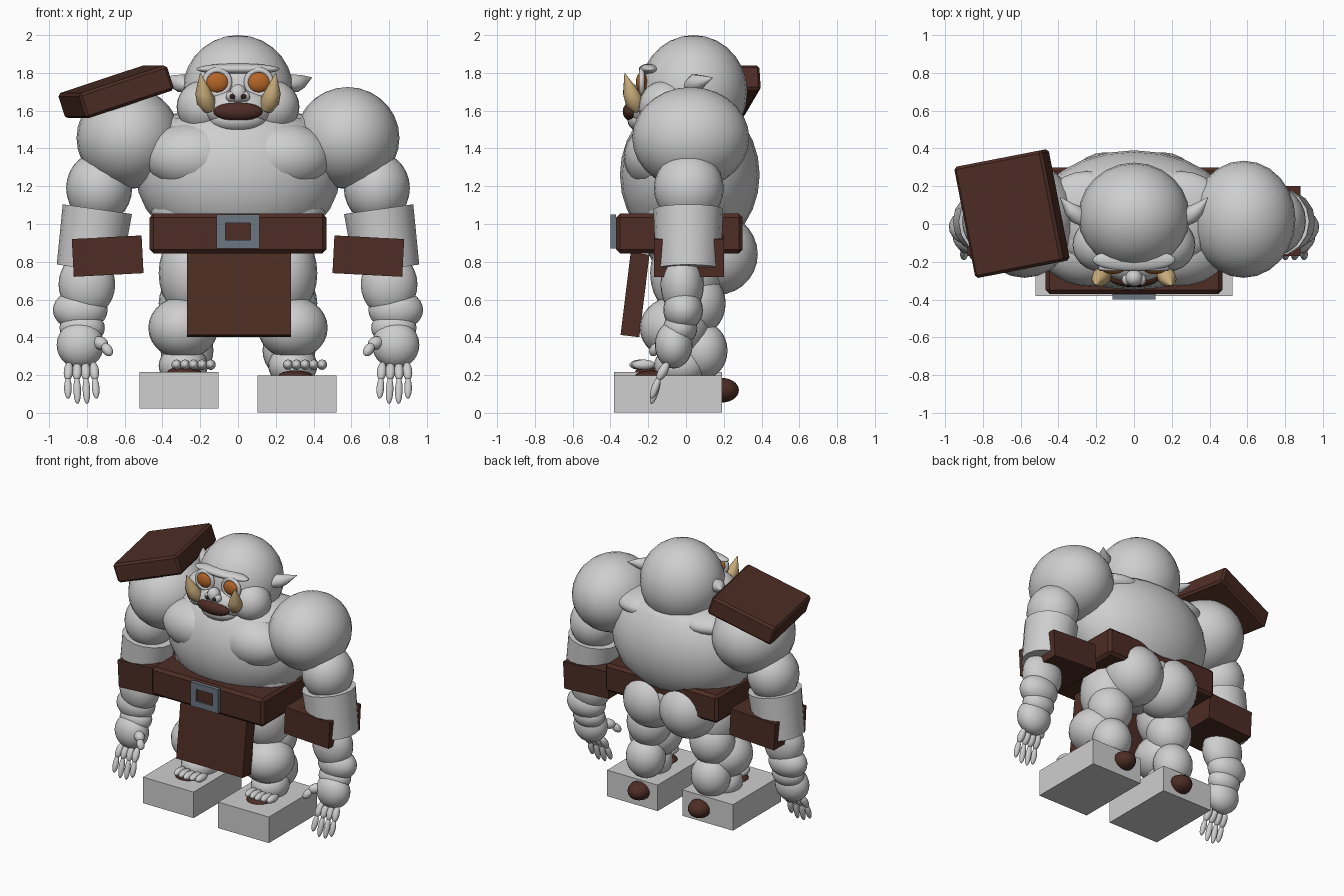
import bpy, bmesh
from math import radians
from mathutils import Vector, Matrix

cube = bpy.data.objects.get("Cube")
if cube:
    bpy.data.objects.remove(cube)


def material(name, r, g, b):
    m = bpy.data.materials.new(name)
    m.use_nodes = True
    m.diffuse_color = (r, g, b, 1)
    bsdf = m.node_tree.nodes["Principled BSDF"]
    bsdf.inputs["Base Color"].default_value = (r, g, b, 1)
    bsdf.inputs["Roughness"].default_value = 0.8
    return m


SKIN = material("grey skin", 0.62, 0.62, 0.62)
LEATHER = material("brown leather", 0.075, 0.026, 0.018)
IVORY = material("tusk ivory", 0.62, 0.44, 0.21)
AMBER = material("amber eye", 0.46, 0.13, 0.02)
STEEL = material("blue grey steel", 0.15, 0.18, 0.22)
DARK = material("dark nostril", 0.03, 0.015, 0.012)


def finish(name, bm, mat, smooth):
    me = bpy.data.meshes.new(name)
    bm.normal_update()
    for f in bm.faces:
        f.smooth = smooth
    bm.to_mesh(me)
    bm.free()
    me.materials.append(mat)
    ob = bpy.data.objects.new(name, me)
    bpy.context.scene.collection.objects.link(ob)
    return ob


def ball(name, loc, radii, mat=SKIN, rot=None, cut_z=None):
    bm = bmesh.new()
    bmesh.ops.create_uvsphere(bm, u_segments=24, v_segments=14, radius=1)
    m = Matrix.Diagonal((*radii, 1))
    if rot:
        m = rot.to_4x4() @ m
    bm.transform(Matrix.Translation(loc) @ m)
    if cut_z:
        geom = bm.verts[:] + bm.edges[:] + bm.faces[:]
        bmesh.ops.bisect_plane(bm, geom=geom, plane_co=(0, 0, cut_z),
                               plane_no=(0, 0, 1), clear_outer=True)
        bmesh.ops.holes_fill(bm, edges=[e for e in bm.edges if e.is_boundary])
    return finish(name, bm, mat, True)


def segment(name, a, b, r, mat=SKIN):
    a, b = Vector(a), Vector(b)
    rot = (b - a).to_track_quat('Z', 'Y').to_matrix()
    return ball(name, (a + b) / 2, (r, r, (b - a).length * 0.6), mat, rot)


def box(name, loc, size, mat, rot=(0, 0, 0), bevel=0):
    bm = bmesh.new()
    bmesh.ops.create_cube(bm, size=1, matrix=Matrix.Diagonal((*size, 1)))
    ob = finish(name, bm, mat, False)
    ob.location = loc
    ob.rotation_euler = [radians(a) for a in rot]
    if bevel:
        b = ob.modifiers.new("soft edge", 'BEVEL')
        b.width, b.segments = bevel, 1
    return ob


def horn(name, points, radii, mat):
    cu = bpy.data.curves.new(name, 'CURVE')
    cu.dimensions = '3D'
    cu.bevel_depth, cu.bevel_resolution = 1, 3
    cu.use_fill_caps = True
    sp = cu.splines.new('POLY')
    sp.points.add(len(points) - 1)
    for p, co, r in zip(sp.points, points, radii):
        p.co, p.radius = (*co, 1), r
    sp.use_smooth = True
    cu.materials.append(mat)
    ob = bpy.data.objects.new(name, cu)
    bpy.context.scene.collection.objects.link(ob)


def torus(name, loc, major, minor, mat):
    bpy.ops.mesh.primitive_torus_add(location=loc, rotation=(radians(90), 0, 0),
                                     major_radius=major, minor_radius=minor,
                                     major_segments=24, minor_segments=8)
    ob = bpy.context.object
    ob.name = name
    ob.data.materials.append(mat)
    bpy.ops.object.shade_smooth()


# Trunk
ball("torso", (0, 0.02, 1.26), (0.54, 0.37, 0.42), cut_z=1.56)
ball("belly", (0, -0.07, 1.07), (0.46, 0.2, 0.2))
ball("pelvis", (0, 0.05, 0.9), (0.38, 0.26, 0.2))

# Head and face
ball("head", (0, 0.04, 1.7), (0.295, 0.285, 0.3))
ball("muzzle", (0, -0.19, 1.61), (0.19, 0.12, 0.11))
ball("chin", (0, -0.2, 1.55), (0.15, 0.11, 0.075))
ball("mouth", (0, -0.29, 1.595), (0.13, 0.045, 0.05), LEATHER)
ball("brow", (0, -0.19, 1.82), (0.22, 0.06, 0.03))
ball("nose", (0, -0.285, 1.69), (0.045, 0.045, 0.05))

# Belt with buckle and cloth
box("belt", (0, -0.035, 0.95), (0.935, 0.67, 0.21), LEATHER, bevel=0.02)
for s in (-1, 1):
    box("buckle_side", (0.09 * s, -0.385, 0.96), (0.045, 0.03, 0.18), STEEL)
    box("buckle_bar", (0, -0.385, 0.96 + 0.067 * s), (0.22, 0.03, 0.045), STEEL)
box("buckle_centre", (0, -0.375, 0.96), (0.14, 0.03, 0.1), LEATHER)
box("loincloth", (0.005, -0.27, 0.625), (0.55, 0.1, 0.44), LEATHER, (-7, 0, 0))

# Shoulder pad
box("shoulder_pad", (-0.646, 0.055, 1.7), (0.5, 0.6, 0.14), LEATHER,
    (0, -18, 11), bevel=0.015)

for s, side in ((1, "left"), (-1, "right")):
    def at(x, y, z):
        return Vector((x * s, y, z))

    def part(name, loc, radii, mat=SKIN):
        return ball(f"{side}_{name}", at(*loc), radii, mat)

    # Face halves
    part("cheek", (0.185, -0.11, 1.62), (0.14, 0.14, 0.14))
    part("eye", (0.11, -0.235, 1.75), (0.062, 0.03, 0.055), AMBER)
    torus(f"{side}_eye_rim", at(0.11, -0.235, 1.75), 0.065, 0.015, SKIN)
    part("nose_wing", (0.035, -0.295, 1.675), (0.03, 0.03, 0.028))
    part("nostril", (0.03, -0.32, 1.675), (0.016, 0.01, 0.014), DARK)
    horn(f"{side}_tusk",
         [at(0.15, -0.25, 1.61), at(0.17, -0.275, 1.65), at(0.185, -0.295, 1.7),
          at(0.2, -0.325, 1.8)], (0.035, 0.05, 0.042, 0.001), IVORY)
    horn(f"{side}_ear",
         [at(0.26, 0.01, 1.73), at(0.3, 0.05, 1.745), at(0.34, 0.08, 1.755),
          at(0.39, 0.14, 1.775)], (0.03, 0.05, 0.035, 0.002), SKIN)

    # Chest and arm
    part("pec", (0.235, -0.14, 1.355), (0.26, 0.19, 0.18))
    part("trapezius", (0.25, 0.06, 1.5), (0.24, 0.22, 0.09))
    part("shoulder", (0.58, 0.025, 1.455), (0.275, 0.31, 0.27))
    part("upper_arm", (0.735, 0.015, 1.19), (0.175, 0.185, 0.19))
    part("elbow", (0.76, 0.0, 0.98), (0.16, 0.15, 0.17))
    part("forearm", (0.8, -0.02, 0.68), (0.15, 0.115, 0.17))
    part("lower_forearm", (0.835, -0.015, 0.545), (0.145, 0.105, 0.11))
    part("wrist", (0.825, -0.03, 0.45), (0.12, 0.09, 0.09))
    part("hand", (0.835, -0.065, 0.36), (0.125, 0.1, 0.125))

    # Bracer and flared cuff
    box(f"{side}_bracer", at(0.69, 0.015, 0.83), (0.37, 0.37, 0.2), LEATHER,
        (0, 3 * s, 0))
    bm = bmesh.new()
    bmesh.ops.create_cone(bm, cap_ends=True, segments=16, radius1=0.172,
                          radius2=0.185, depth=0.32)
    cuff = finish(f"{side}_cuff", bm, SKIN, False)
    cuff.location = at(0.767, 0.012, 0.92)
    cuff.rotation_euler = (0, radians(-8 * s), 0)
    bpy.ops.object.select_all(action='DESELECT')
    cuff.select_set(True)
    bpy.context.view_layer.objects.active = cuff
    bpy.ops.object.shade_smooth_by_angle(angle=radians(35))

    # Fingers
    for i in range(4):
        base = at(0.765 + 0.043 * i, -0.1, 0.26)
        knuckle = at(0.757 + 0.048 * i, -0.145, 0.18)
        drop = 0.06 if i in (1, 2) else 0.085
        tip = at(0.75 + 0.05 * i, -0.18, drop)
        segment(f"{side}_finger_base", base, knuckle, 0.025)
        segment(f"{side}_finger_tip", knuckle, tip, 0.02)
    segment(f"{side}_thumb_base", at(0.76, -0.1, 0.38), at(0.7, -0.15, 0.36), 0.035)
    segment(f"{side}_thumb_tip", at(0.71, -0.15, 0.36), at(0.675, -0.18, 0.31), 0.027)

    # Leg
    part("buttock", (0.15, 0.165, 0.84), (0.21, 0.215, 0.215))
    part("thigh", (0.25, 0.0, 0.74), (0.17, 0.19, 0.24))
    part("back_thigh", (0.26, 0.06, 0.58), (0.16, 0.15, 0.17))
    part("knee", (0.29, -0.06, 0.45), (0.185, 0.185, 0.165))
    part("calf", (0.27, 0.09, 0.33), (0.14, 0.13, 0.15))
    part("ankle", (0.29, -0.03, 0.25), (0.13, 0.14, 0.11))

    # Foot block, sandal spots and toes
    lift = 0.0 if s > 0 else 0.02
    box(f"{side}_foot", at(0.312, -0.095, 0.1 + lift), (0.42, 0.57, 0.195), SKIN)
    part("heel_patch", (0.25, 0.19, 0.12), (0.08, 0.09, 0.065), LEATHER)
    centre = 0.355 if s > 0 else -0.235
    ball(f"{side}_instep_patch", (centre - 0.05, -0.18, 0.195 + lift),
         (0.09, 0.09, 0.03), LEATHER)
    for i in range(5):
        ball(f"{side}_toe", (centre + 0.045 * (i - 2), -0.24 + 0.008 * abs(i - 2), 0.255),
             (0.027, 0.06, 0.027))
